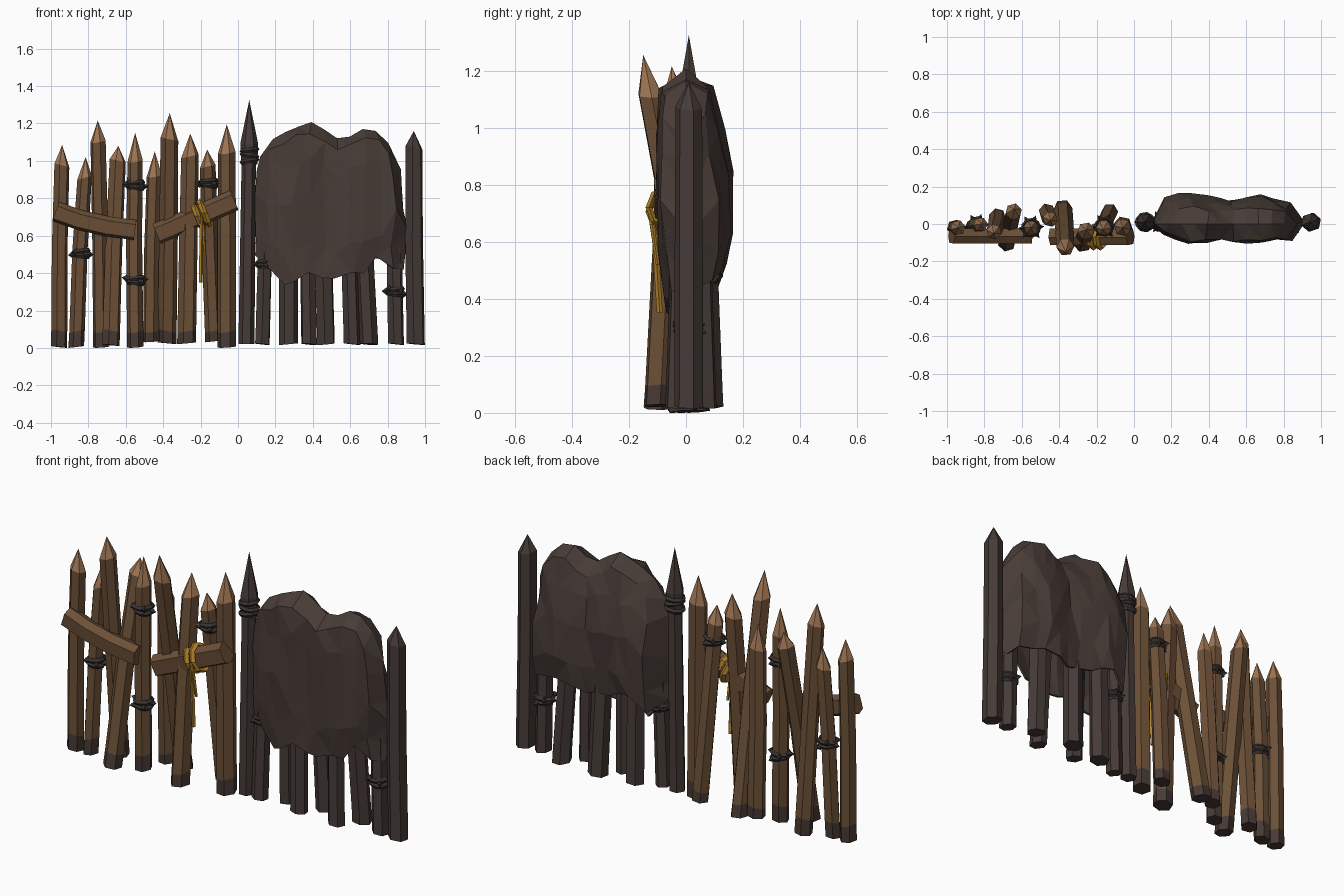
import bpy, bmesh, math, random
from mathutils import Vector

if "Cube" in bpy.data.objects:
    bpy.data.objects.remove(bpy.data.objects["Cube"])

random.seed(4)


def mat(name, r, g, b):
    m = bpy.data.materials.new(name)
    lin = [((c / 255 + 0.055) / 1.055) ** 2.4 for c in (r, g, b)]
    m.diffuse_color = (*lin, 1)
    m.use_nodes = True
    m.node_tree.nodes["Principled BSDF"].inputs["Base Color"].default_value = m.diffuse_color
    return m


WOOD = mat("brown wood", 108, 80, 55)
TIP = mat("cut wood", 158, 117, 84)
SOIL = mat("muddy wood", 70, 57, 51)
DARK = mat("dark wood", 70, 59, 55)
HIDE = mat("hide", 72, 60, 55)
ROPE = mat("yellow rope", 176, 128, 42)
STRAP = mat("dark strap", 56, 51, 48)


def finish(name, bm, mats):
    bmesh.ops.recalc_face_normals(bm, faces=bm.faces)
    me = bpy.data.meshes.new(name)
    bm.to_mesh(me)
    bm.free()
    ob = bpy.data.objects.new(name, me)
    bpy.context.collection.objects.link(ob)
    for m in mats:
        me.materials.append(m)
    return ob


def loft(bm, rings, apex=None, indices=None, closed=False):
    """Skin equal-sized rings of points; cap the ends or finish in a point."""
    vs = [[bm.verts.new(p) for p in r] for r in rings]
    n = len(vs[0])
    pairs = list(zip(vs, vs[1:])) + ([(vs[-1], vs[0])] if closed else [])
    for k, (a, b) in enumerate(pairs):
        for i in range(n):
            f = bm.faces.new((a[i], a[(i + 1) % n], b[(i + 1) % n], b[i]))
            f.material_index = indices[k] if indices else 0
    if closed:
        return
    bm.faces.new(vs[0]).material_index = indices[0] if indices else 0
    if apex is None:
        bm.faces.new(vs[-1])
    else:
        t = bm.verts.new(apex)
        for i in range(n):
            f = bm.faces.new((vs[-1][i], vs[-1][(i + 1) % n], t))
            f.material_index = indices[-1] if indices else 0


def ring(c, r, n, rot=0.0, tilt=0.0):
    """Horizontal ring, its plane optionally tilted."""
    return [Vector((c[0] + r * math.cos(rot + math.tau * i / n),
                    c[1] + r * math.sin(rot + math.tau * i / n),
                    c[2] + tilt * math.cos(math.tau * i / n))) for i in range(n)]


def lerp(table, x):
    for (a, p), (b, q) in zip(table, table[1:]):
        if x <= b:
            return p + (q - p) * max(0, (x - a) / (b - a))
    return table[-1][1]


# ---- pointed stakes
def stake(name, bx, by, tx, ty, z, r, point, z0, mats):
    bm = bmesh.new()
    rot = random.uniform(0, 1)
    base, top = Vector((bx, by, z0)), Vector((tx, ty, z))
    at = lambda h: base.lerp(top, (h - z0) / (z - z0))
    mid = at(z * 0.5) + Vector((random.uniform(-.006, .006), random.uniform(-.006, .006), 0))
    t = random.choice((-.01, .01))
    loft(bm, [ring(base + Vector((0, 0, .005)), r * 1.03, 6, rot, t * .5),
              ring(at(0.09), r * 1.02, 6, rot, t), ring(mid, r, 6, rot),
              ring(at(z - point), r * .95, 6, rot, t)], top, [1, 0, 0, 2])
    finish(name, bm, mats)


# base x, base y, top x, top y, tip height, radius, point length, base height
LIGHT = [(-.957, -.02, -.94, -.02, 1.085, .043, .11, 0.0),
         (-.865, -.02, -.815, .0, 1.02, .041, .11, 0.0),
         (-.73, .04, -.75, -.05, 1.215, .044, .11, 0.0),
         (-.68, -.10, -.64, .08, 1.08, .047, .08, 0.01),
         (-.55, -.02, -.55, -.02, 1.15, .043, .15, 0.0),
         (-.465, .065, -.445, .02, 1.05, .044, .13, 0.03),
         (-.38, .08, -.365, -.15, 1.255, .05, .14, 0.02),
         (-.275, -.10, -.255, -.03, 1.145, .05, .12, 0.02),
         (-.13, .065, -.165, -.03, 1.06, .044, .09, 0.03),
         (-.06, -.01, -.06, -.02, 1.195, .05, .15, 0.0)]
DARKS = [(.13, .0, .165, .02, .98, .041, .1, .015),
         (.27, .05, .27, .02, 1.05, .05, .1, .015),
         (.38, -.02, .37, .0, 1.05, .043, .1, .015),
         (.47, .08, .45, .04, 1.02, .05, .1, .015),
         (.61, -.03, .58, .0, 1.0, .044, .1, .015),
         (.70, .06, .66, .04, 1.0, .049, .1, .015),
         (.845, .01, .825, .0, .95, .043, .1, .015),
         (.95, .01, .94, .01, 1.16, .05, .09, .015)]
for i, s in enumerate(LIGHT):
    stake(f"light_stake_{i + 1}", *s, [WOOD, SOIL, TIP])
for i, s in enumerate(DARKS):
    stake(f"dark_stake_{i + 1}", *s, [DARK, DARK, DARK])

# ---- tall spear post with a bound head
bm = bmesh.new()
loft(bm, [ring((.045, .01, .02), .043, 6), ring((.058, .01, 1.04), .038, 6)])
loft(bm, [ring((.06, .01, .98), .043, 6), ring((.06, .01, 1.09), .048, 6)], (.06, .01, 1.325))
finish("spear_post", bm, [DARK])


# ---- closed bands, used for bindings
def band(bm, c, r, w, h, tilt=0.0, n=9):
    rings = []
    for i in range(n):
        a = math.tau * i / n
        ca, sa = math.cos(a), math.sin(a)
        z = c[2] + tilt * ca
        rings.append([Vector((c[0] + (r + d) * ca, c[1] + (r + d) * sa, z + e))
                      for d, e in ((-w, 0), (0, -h), (w, 0), (0, h))])
    loft(bm, rings, closed=True)


bm = bmesh.new()
for z, t in ((1.0, .008), (1.03, -.008), (1.057, .006)):
    band(bm, (.06, .01, z), .045, .01, .013, t)
finish("spear_binding", bm, [STRAP])


# ---- thorny straps around stakes
def strap(name, s, z):
    k = z / s[4]
    c = Vector((s[0] + (s[2] - s[0]) * k, s[1] + (s[3] - s[1]) * k, z))
    r = s[5]
    bm = bmesh.new()
    band(bm, c + Vector((0, 0, .011)), r + .001, .01, .014, .005)
    band(bm, c - Vector((0, 0, .011)), r + .001, .01, .014, -.005)
    for a in (0.1, 1.2, 2.1, 3.2, 4.0, 5.4):
        d = Vector((math.cos(a), math.sin(a), random.uniform(-.3, .3)))
        side = Vector((-d.y, d.x, 0)) * .015
        up = Vector((0, 0, .022))
        o = c + d * r
        loft(bm, [[o + side, o + up, o - side, o - up]], o + d * .028)
    finish(name, bm, [STRAP])


for i, (s, z) in enumerate([(LIGHT[1], .505), (LIGHT[4], .87), (LIGHT[4], .36),
                            (LIGHT[8], .88), (DARKS[0], .45), (DARKS[6], .30)]):
    strap(f"thorn_strap_{i + 1}", s, z)


# ---- cross planks: bevelled section swept along a path in the xz plane
def plank(name, path, y, hh, d):
    bm = bmesh.new()
    rings = []
    for i, (x, z) in enumerate(path):
        a, b = path[max(0, i - 1)], path[min(len(path) - 1, i + 1)]
        t = Vector((b[0] - a[0], 0, b[1] - a[1])).normalized()
        up = Vector((-t.z, 0, t.x))
        rings.append([Vector((x, y, z)) + up * hh * u + Vector((0, d * v, 0))
                      for u, v in ((-1, .1), (-.75, -.85), (.55, -1), (1, -.1), (.7, 1), (-.6, 1))])
    loft(bm, rings)
    finish(name, bm, [WOOD])


plank("left_plank", [(-.975, .73), (-.85, .685), (-.70, .65), (-.55, .63)], -.064, .054, .041)
plank("right_plank", [(-.435, .61), (-.02, .79)], -.068, .057, .045)

# ---- rope wound round the right plank, with a hanging tail
bm = bmesh.new()
for off in (-.018, .018):
    rings = []
    for i in range(8):
        a = math.tau * i / 8
        c = Vector((-.198 + off - .025 * math.sin(a), -.07 + .06 * math.cos(a),
                    .713 + off * .4 + .064 * math.sin(a)))
        n = Vector((0, math.cos(a), math.sin(a)))
        e = Vector((.017, 0, 0))
        rings.append([c + n * .012, c + e, c - n * .012, c - e])
    loft(bm, rings, closed=True)
loft(bm, [ring((-.20, -.092, .35), .011, 5), ring((-.197, -.108, .6), .011, 5),
          ring((-.195, -.122, .70), .012, 5)])
loft(bm, [ring((-.178, -.1, .52), .007, 5), ring((-.185, -.118, .66), .009, 5)])
finish("rope", bm, [ROPE])

# ---- draped hide: loops from hem up to a ridge, front and back depth by x
TOP = [(.09, .93), (.13, 1.06), (.2, 1.13), (.3, 1.175), (.4, 1.21), (.56, 1.10), (.65, 1.17),
       (.72, 1.17), (.78, 1.13), (.85, 1.03), (.9, .85)]
HEM_F = [(.09, .5), (.15, .46), (.2, .42), (.27, .28), (.34, .41), (.42, .39), (.53, .37),
         (.62, .42), (.69, .40), (.76, .48), (.82, .42), (.9, .42)]
HEM_B = [(.09, .47), (.15, .42), (.22, .53), (.4, .47), (.55, .45), (.7, .50), (.9, .42)]
FRONT = [(.1, .06), (.2, .075), (.35, .105), (.45, .08), (.6, .105), (.75, .09), (.9, .12)]
BACK = [(.1, .15), (.2, .18), (.35, .15), (.5, .12), (.65, .155), (.78, .13), (.9, .14)]
ROWS = [(0, .72, .85, 1), (.2, .9, 1, 1.01), (.5, 1, 1, 1.02), (.75, 1, .85, .995),
        (.93, .9, .55, .96), (1, 0, 0, .93)]
COLS = 11
us = [-1 + 2 * i / COLS for i in range(COLS + 1)]
loop = [(u, -1) for u in us] + [(u, 1) for u in us[-2:0:-1]]
bm = bmesh.new()
grid = []
for t, pf, pb, w in ROWS:
    row = []
    for u, side in loop:
        x0 = .495 + .405 * u
        x = .495 + .405 * u * w
        hem = lerp(HEM_F if side < 0 else HEM_B, x0)
        depth = lerp(FRONT, x0) * pf if side < 0 else lerp(BACK, x0) * pb
        depth *= (1 - abs(u) ** 5) ** .5
        z = hem + t * (lerp(TOP, x) - hem)
        j = 0 if t == 1 else .016
        row.append(bm.verts.new((x + random.uniform(-j, j), side * depth + random.uniform(-j, j) * .7,
                                 z + random.uniform(-j, j))))
    grid.append(row)
n = len(loop)
for a, b in zip(grid, grid[1:]):
    for i in range(n):
        bm.faces.new((a[i], a[(i + 1) % n], b[(i + 1) % n], b[i]))
bmesh.ops.remove_doubles(bm, verts=bm.verts, dist=.0005)
bmesh.ops.triangulate(bm, faces=bm.faces)
hide = finish("draped_hide", bm, [HIDE])
sol = hide.modifiers.new("thickness", 'SOLIDIFY')
sol.thickness = .012
sol.offset = -1
